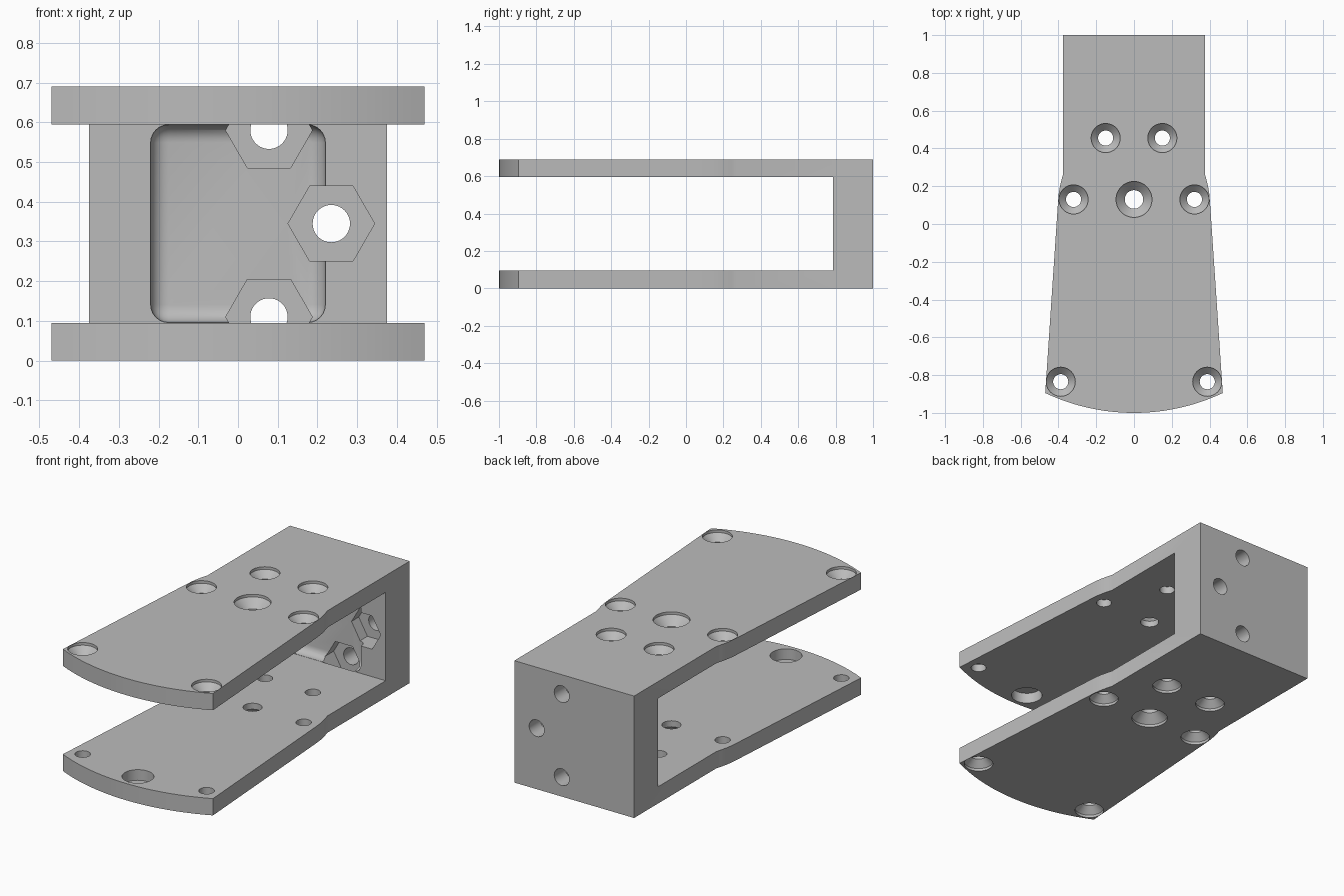
import bpy, bmesh
from math import sin, cos, pi, sqrt
from mathutils import Matrix, Vector

if "Cube" in bpy.data.objects:
    bpy.data.objects.remove(bpy.data.objects["Cube"])

HEIGHT, PLATE, BLOCK_Y = 0.69, 0.095, 0.785

grey = bpy.data.materials.new("plain grey")
grey.use_nodes = True
grey.diffuse_color = (0.5, 0.5, 0.5, 1)
grey.node_tree.nodes["Principled BSDF"].inputs["Base Color"].default_value = (0.5, 0.5, 0.5, 1)


def make(name, bm):
    bmesh.ops.recalc_face_normals(bm, faces=bm.faces)
    mesh = bpy.data.meshes.new(name)
    bm.to_mesh(mesh)
    bm.free()
    mesh.materials.append(grey)
    ob = bpy.data.objects.new(name, mesh)
    bpy.context.collection.objects.link(ob)
    return ob


def box(name, lo, hi, bevel=0):
    bm = bmesh.new()
    lo, hi = Vector(lo), Vector(hi)
    bmesh.ops.create_cube(bm, size=1, matrix=Matrix.Translation((lo + hi) / 2)
                          @ Matrix.Diagonal((*(hi - lo), 1)))
    if bevel:
        bmesh.ops.bevel(bm, geom=bm.edges[:], offset=bevel, segments=6, profile=0.5, affect='EDGES')
    return make(name, bm)


def lathe(bm, profile, matrix, sides=40):
    """Closed solid from (radius, height) rings about the local z axis."""
    rings = [[bm.verts.new(matrix @ Vector((r * cos(2 * pi * i / sides), r * sin(2 * pi * i / sides), h)))
              for i in range(sides)] for r, h in profile]
    for a, b in zip(rings, rings[1:]):
        for i in range(sides):
            j = (i + 1) % sides
            bm.faces.new((a[i], a[j], b[j], b[i]))
    bm.faces.new(rings[0])
    bm.faces.new(rings[-1])


def cut(target, cutter):
    cutter.hide_render = True
    mod = target.modifiers.new("cut", 'BOOLEAN')
    mod.operation, mod.solver, mod.object = 'DIFFERENCE', 'EXACT', cutter
    bpy.context.view_layer.objects.active = target
    bpy.ops.object.modifier_apply(modifier=mod.name)
    bpy.data.objects.remove(cutter)


# Bracket outline: straight rear, flared sides, arced front
side = [(0.375, 1), (0.375, 0.265), (0.382, 0.24), (0.392, 0.2), (0.398, 0.165), (0.402, 0.12)]
half, tip = 0.47, -0.895
radius = (half ** 2 + (1 + tip) ** 2) / (2 * (1 + tip))
arc = []
for i in range(25):
    x = half * (1 - i / 12)
    arc.append((x, radius - 1 - sqrt(radius ** 2 - x ** 2)))
outline = side + arc + [(-x, y) for x, y in reversed(side)]
bm = bmesh.new()
base = bm.faces.new([bm.verts.new((x, y, 0)) for x, y in outline])
top = bmesh.ops.extrude_face_region(bm, geom=[base])["geom"]
bmesh.ops.translate(bm, vec=(0, 0, HEIGHT), verts=[v for v in top if isinstance(v, bmesh.types.BMVert)])
bracket = make("bracket", bm)

# Open slot between the two plates
cut(bracket, box("slot_cutter", (-1, -2, PLATE), (1, BLOCK_Y, HEIGHT - PLATE)))

# Shallow filleted pocket in the rear block
cut(bracket, box("pocket_cutter", (-0.22, 0.65, PLATE + 0.001),
                 (0.22, 0.835, HEIGHT - PLATE - 0.001), 0.045))

# Countersunk screw holes, mirrored on both plates, and blind round recesses inside
small, large = (0.04, 0.077), (0.049, 0.095)
holes = [(0, 0.13, large)]
for s in (-1, 1):
    holes += [(s * 0.15, 0.455, small), (s * 0.32, 0.13, small), (s * 0.388, -0.835, small)]
bm = bmesh.new()
for z, flip in ((0, 1), (HEIGHT, -1)):
    for x, y, (inner, outer) in holes:
        m = Matrix.Translation((x, y, z)) @ Matrix.Diagonal((1, 1, flip, 1))
        lathe(bm, [(outer, -0.05), (outer, 0.015), (inner, 0.015 + outer - inner),
                   (inner, PLATE + 0.05)], m)
    m = Matrix.Translation((0, -0.895, z)) @ Matrix.Diagonal((1, 1, flip, 1))
    lathe(bm, [(0.082, 0.035), (0.082, PLATE + 0.05)], m)
cut(bracket, make("plate_hole_cutter", bm))

# Hexagonal nut seats and bolt holes through the rear block
mid = HEIGHT / 2
bolts = [(0.078, mid - 0.235), (0.235, mid), (0.078, mid + 0.235)]
seats, bores = bmesh.new(), bmesh.new()
for x, z in bolts:
    m = Matrix.Translation((x, 0, z)) @ Matrix.Rotation(-pi / 2, 4, 'X')
    lathe(seats, [(0.109, BLOCK_Y - 0.001), (0.109, 0.9)], m, sides=6)
    lathe(bores, [(0.047, 0.85), (0.047, 1.1)], m)
cut(bracket, make("nut_seat_cutter", seats))
cut(bracket, make("bolt_hole_cutter", bores))

bpy.ops.object.select_all(action='DESELECT')
bracket.select_set(True)
bpy.context.view_layer.objects.active = bracket
bpy.ops.object.shade_smooth_by_angle(angle=pi / 7)
